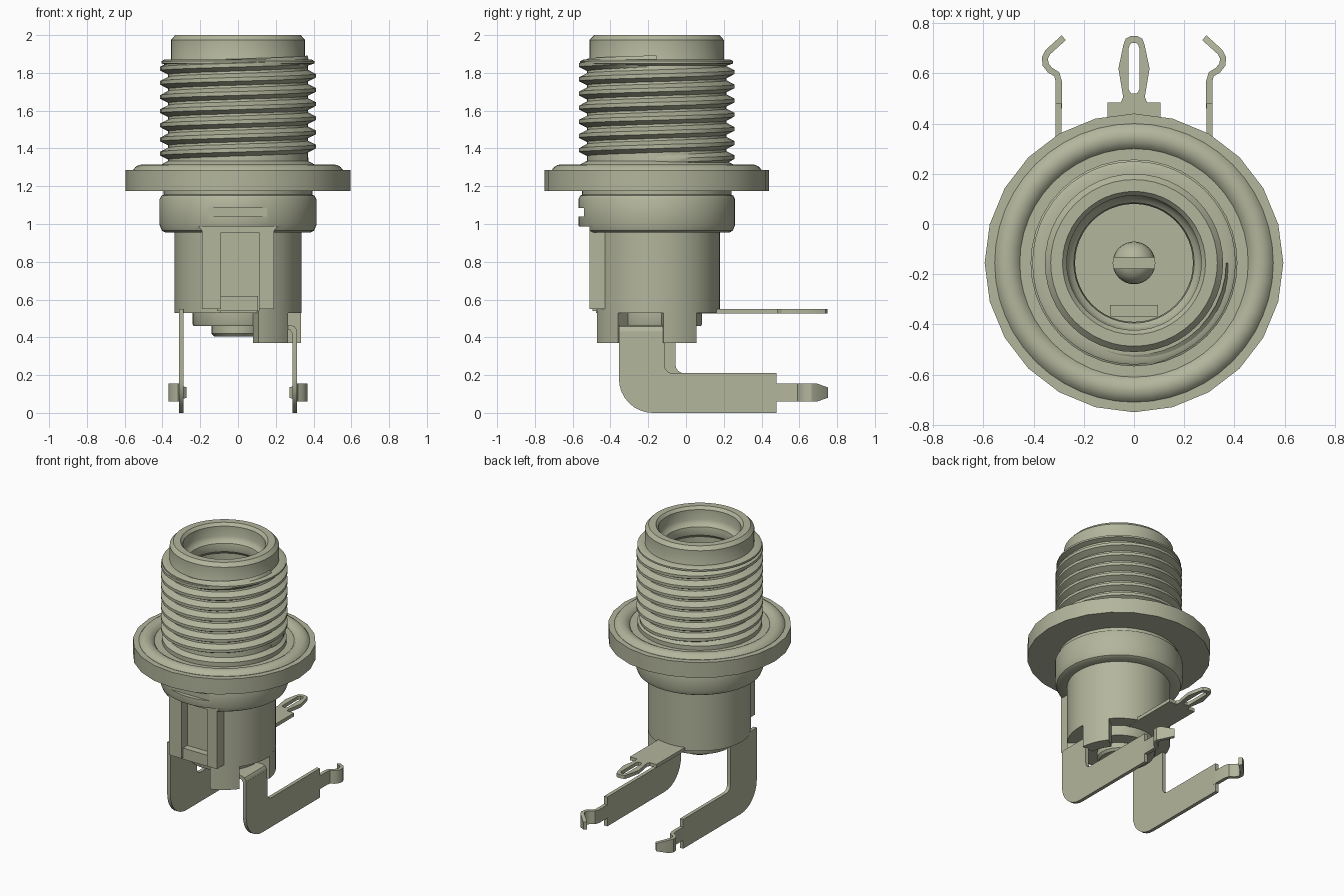
import bpy, bmesh, math
from mathutils import Vector

if "Cube" in bpy.data.objects:
    bpy.data.objects.remove(bpy.data.objects["Cube"], do_unlink=True)

CY = -0.155  # y of the barrel axis
metal = bpy.data.materials.new("khaki_grey")
COL = (0.45, 0.465, 0.335, 1.0)
metal.diffuse_color = COL
metal.use_nodes = True
metal.node_tree.nodes["Principled BSDF"].inputs["Base Color"].default_value = COL


def finish(name, bm, smooth=True):
    bmesh.ops.remove_doubles(bm, verts=bm.verts, dist=1e-5)
    bmesh.ops.recalc_face_normals(bm, faces=bm.faces)
    me = bpy.data.meshes.new(name)
    bm.to_mesh(me)
    bm.free()
    me.materials.append(metal)
    ob = bpy.data.objects.new(name, me)
    bpy.context.collection.objects.link(ob)
    bpy.ops.object.select_all(action='DESELECT')
    ob.select_set(True)
    bpy.context.view_layer.objects.active = ob
    if smooth:
        bpy.ops.object.shade_smooth_by_angle(angle=math.radians(32))
    return ob


def sweep(name, sections, closed=False, cap=True):
    """Join equal point loops into a skin."""
    bm = bmesh.new()
    loops = [[bm.verts.new(p) for p in s] for s in sections]
    pairs = list(zip(loops, loops[1:]))
    if closed:
        pairs.append((loops[-1], loops[0]))
    for a, b in pairs:
        for i in range(len(a)):
            j = (i + 1) % len(a)
            bm.faces.new((a[i], a[j], b[j], b[i]))
    if cap and not closed:
        bm.faces.new(loops[0])
        bm.faces.new(loops[-1])
    return finish(name, bm)


def polar(r, a, z):
    return (r * math.cos(a), CY + r * math.sin(a), z)


def lathe(name, profile, n=48, start=0.0, end=360.0):
    """Revolve a closed (r, z) profile about the barrel axis."""
    full = end - start >= 360
    steps = n if full else n + 1
    angs = [math.radians(start + (end - start) * i / n) for i in range(steps)]
    # a tiny radius keeps the axis points valid until doubles are merged
    return sweep(name, [[polar(r, a, z) for r, z in profile] for a in angs], closed=full)


def box(name, x0, x1, y0, y1, z0, z1):
    bm = bmesh.new()
    bmesh.ops.create_cube(bm, size=1)
    for v in bm.verts:
        v.co = ((x0 + x1) / 2 + v.co.x * (x1 - x0), (y0 + y1) / 2 + v.co.y * (y1 - y0),
                (z0 + z1) / 2 + v.co.z * (z1 - z0))
    return finish(name, bm, False)


def prism(name, pts, place, hole=None):
    """Extrude a 2D outline between two depths; place(u, v, side) gives 3D points."""
    return sweep(name, [[place(u, v, s) for u, v in pts] for s in (0, 1)])


def cut(ob, *bounds):
    c = box("cutter", *bounds)
    c.hide_render = True
    m = ob.modifiers.new("cut", 'BOOLEAN')
    m.operation, m.object, m.solver = 'DIFFERENCE', c, 'EXACT'
    bpy.context.view_layer.objects.active = ob
    bpy.ops.object.modifier_apply(modifier=m.name)
    bpy.data.objects.remove(c, do_unlink=True)


def arc(cx, cy, r, a0, a1, n=6):
    return [(cx + r * math.cos(math.radians(a0 + (a1 - a0) * i / n)),
             cy + r * math.sin(math.radians(a0 + (a1 - a0) * i / n))) for i in range(n + 1)]


# Barrel with stepped bore and top collar
lathe("barrel", [(0.37, 1.03), (0.37, 1.84), (0.355, 1.87), (0.355, 1.975), (0.332, 2.0),
                 (0.285, 2.0), (0.268, 1.98), (0.268, 1.91), (0.258, 1.885), (0.24, 1.87),
                 (0.235, 1.84), (0.24, 1.81), (0.26, 1.79), (0.26, 1.62), (0.235, 1.6),
                 (0.235, 1.03)])

# Helical thread ridge, fading in and out at its ends
PITCH, TURNS, SEG = 0.075, 7, 40
secs = []
for i in range(TURNS * SEG + 1):
    t = i / SEG
    a = 2 * math.pi * t
    z = 1.335 + PITCH * t
    h = 0.042 * min(1, 0.1 + t * 4, 0.1 + (TURNS - t) * 4)
    secs.append([polar(0.367, a, z - 0.033), polar(0.370 + h, a, z - 0.010),
                 polar(0.370 + h, a, z + 0.010), polar(0.367, a, z + 0.033)])
sweep("thread", secs)
lathe("thread_top_collar", [(0.36, 1.835), (0.405, 1.85), (0.405, 1.862), (0.39, 1.87), (0.35, 1.87)])
lathe("thread_base", [(0.36, 1.28), (0.405, 1.28), (0.405, 1.315), (0.36, 1.34)])

# Flange and rounded sealing ring
lathe("flange", [(0.36, 1.175), (0.595, 1.175), (0.595, 1.285), (0.36, 1.285)], 24)
lathe("sealing_ring", [(0.455, 1.27), (0.555, 1.27), (0.555, 1.287), (0.543, 1.302), (0.525, 1.312),
                       (0.505, 1.316), (0.485, 1.312), (0.467, 1.302), (0.455, 1.287)])

# Collar under the flange, notched at the front
collar = lathe("lower_collar", [(0.32, 0.955), (0.385, 0.955), (0.403, 0.965), (0.415, 0.995),
                                (0.415, 1.13), (0.405, 1.15), (0.395, 1.155), (0.395, 1.18),
                                (0.32, 1.18)])
cut(collar, -0.225, 0.225, -0.7, -0.51, 0.9, 0.987)
cut(collar, -0.225, 0.225, -0.7, -0.54, 1.04, 1.085)

# Lower body with bore floor and front groove
body = lathe("lower_body", [(0, 0.53), (0.335, 0.53), (0.335, 1.04), (0.236, 1.04), (0.236, 0.8), (0, 0.8)])
cut(body, -0.09, 0.11, -0.6, -0.445, 0.5, 0.985)
for x0, x1 in ((-0.19, -0.09), (0.11, 0.19)):
    box("front_rib", x0, x1, -0.51, -0.42, 0.55, 0.99)
box("front_tongue", -0.11, 0.105, -0.495, -0.42, 0.54, 0.62)

# Underside: stepped base and skirt segments
lathe("base_step", [(0, 0.46), (0.235, 0.46), (0.24, 0.47), (0.24, 0.54), (0, 0.54)])
lathe("rivet", [(0, 0.405), (0.125, 0.405), (0.14, 0.42), (0.14, 0.47), (0, 0.47)], 32)
for a0, a1 in ((-71, -38), (6, 39)):
    lathe("skirt_segment", [(0.245, 0.37), (0.335, 0.37), (0.335, 0.54), (0.245, 0.54)], 6, a0, a1)

# Centre pin with slotted dome, and spring contact in the bore
dome = [(0.085 * math.cos(math.radians(a)), 1.6 + 0.085 * math.sin(math.radians(a)))
        for a in range(0, 91, 15)]
dome[-1] = (0, 1.685)
pin = lathe("centre_pin", [(0, 0.78), (0.085, 0.78)] + dome, 32)
cut(pin, -0.2, 0.2, CY - 0.022, CY + 0.022, 1.3, 1.8)
box("spring_contact", -0.095, 0.095, -0.37, -0.322, 0.79, 1.5)

# Two L-shaped terminals with hooked tails
hook = [(0.30, 0.46), (0.30, 0.57), (0.308, 0.597), (0.335, 0.613), (0.352, 0.635),
        (0.355, 0.662), (0.343, 0.685), (0.28, 0.742)]
for side, name, edge, top in ((1, "left", -0.115, 0.43), (-1, "right", -0.055, 0.55)):
    outline = ([(-0.355, top)] + arc(-0.175, 0.18, 0.18, 180, 270, 8) + [(0.48, 0.0), (0.48, 0.21)]
               + arc(edge + 0.045, 0.255, 0.045, 270, 180) + [(edge, top)])
    prism(name + "_terminal", outline, lambda u, v, s: (side * (0.288 + 0.025 * s), u, v))
    secs = []
    for i, p in enumerate(hook):
        a, b = Vector(hook[max(i - 1, 0)]), Vector(hook[min(i + 1, len(hook) - 1)])
        d = (b - a).normalized() * 0.0125
        n = Vector((d.y, -d.x))
        z0, z1 = (0.08, 0.135) if i == len(hook) - 1 else (0.06, 0.155)
        secs.append([(side * (p[0] + k * n.x), p[1] + k * n.y, z)
                     for k, z in ((-1, z0), (1, z0), (1, z1), (-1, z1))])
    sweep(name + "_terminal_hook", secs)

# Bend where the left terminal enters the body
bend = [(0.313, 0.42), (0.311, 0.44), (0.3, 0.457), (0.28, 0.465), (0.2, 0.465),
        (0.2, 0.44), (0.275, 0.44), (0.288, 0.42)]
prism("terminal_bend", bend, lambda u, v, s: (u, -0.355 + 0.24 * s, v))

# Rear solder lug: plate plus slotted eyelet
prism("lug_plate", [(-0.105, -0.1), (0.105, -0.1), (0.105, 0.485), (-0.105, 0.485)],
      lambda u, v, s: (u, v, 0.525 + 0.025 * s))
half_out = [(0.055, 0.48), (0.043, 0.505), (0.062, 0.62), (0.042, 0.715), (0.033, 0.738), (0.015, 0.748)]
half_in = [(0.012, 0.52), (0.021, 0.535), (0.021, 0.62), (0.021, 0.70), (0.016, 0.715), (0.008, 0.722)]
pairs = list(zip(half_out, half_in))
pairs += [((-o[0], o[1]), (-i[0], i[1])) for o, i in reversed(pairs)]
sweep("lug_eyelet", [[(o[0], o[1], 0.525), (o[0], o[1], 0.55), (i[0], i[1], 0.55), (i[0], i[1], 0.525)]
                     for o, i in pairs], closed=True)
